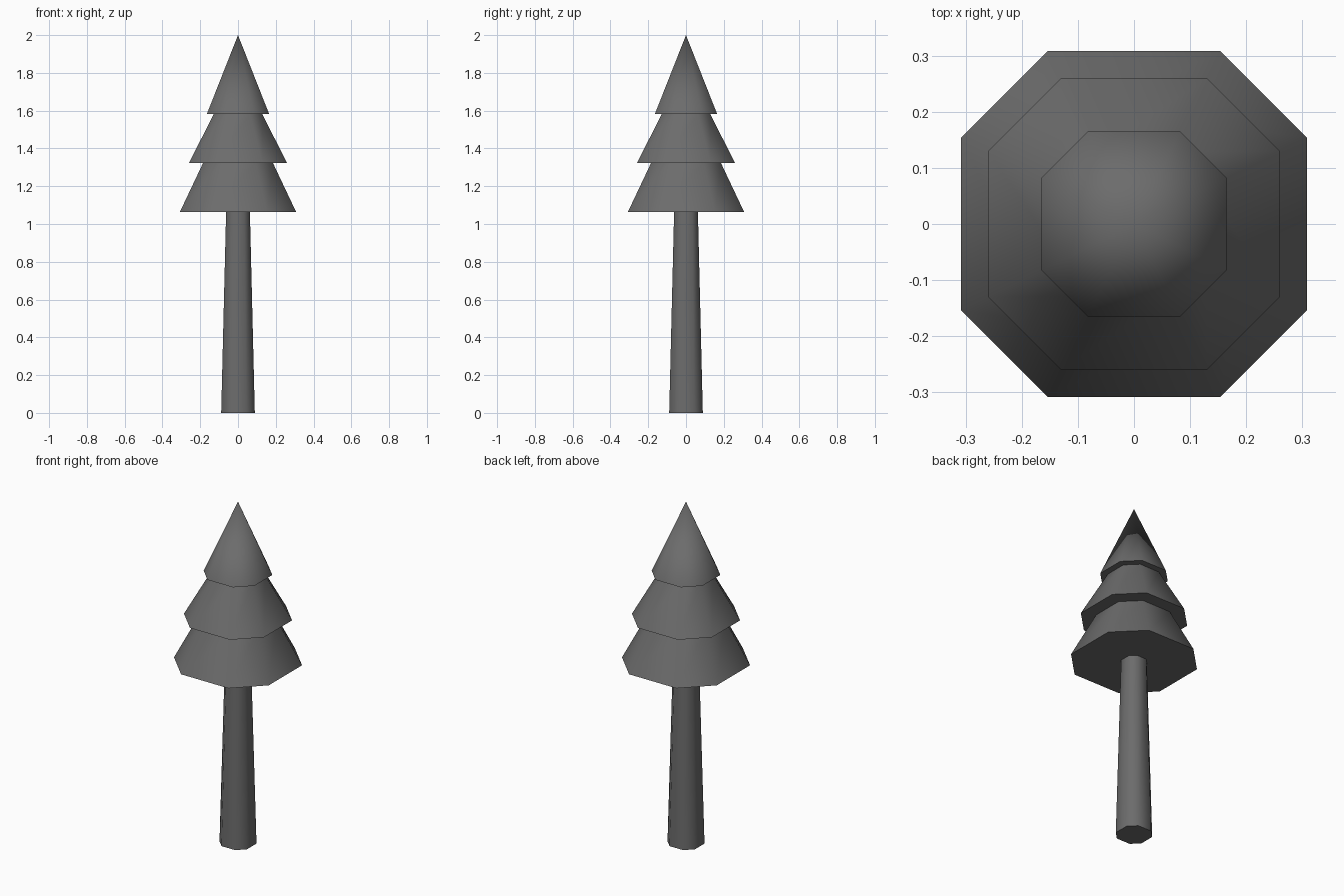
import bpy, bmesh, math

if "Cube" in bpy.data.objects:
    bpy.data.objects.remove(bpy.data.objects["Cube"])

# Octagon with sides on the axes and 45-degree corner cuts at half width
OCTAGON = [(1, -.5), (1, .5), (.5, 1), (-.5, 1),
           (-1, .5), (-1, -.5), (-.5, -1), (.5, -1)]

# Dark grey shared by all parts
dark = bpy.data.materials.new("dark_grey")
dark.diffuse_color = (.15, .15, .15, 1)
dark.use_nodes = True
dark.node_tree.nodes["Principled BSDF"].inputs["Base Color"].default_value = dark.diffuse_color


def loft(name, profile, tip=None, cap_bottom=False):
    """Skin octagonal rings given as (half width, height)."""
    bm = bmesh.new()
    rings = [[bm.verts.new((x * r, y * r, z)) for x, y in OCTAGON]
             for r, z in profile]
    for a, b in zip(rings, rings[1:]):
        for i in range(8):
            j = (i + 1) % 8
            bm.faces.new((a[i], a[j], b[j], b[i]))
    if cap_bottom:
        bm.faces.new(rings[0][::-1])
    if tip:
        apex = bm.verts.new((0, 0, tip))
        for i in range(8):
            bm.faces.new((rings[-1][i], rings[-1][(i + 1) % 8], apex))
    mesh = bpy.data.meshes.new(name)
    bm.to_mesh(mesh)
    bm.free()
    mesh.materials.append(dark)
    obj = bpy.data.objects.new(name, mesh)
    bpy.context.collection.objects.link(obj)
    bpy.ops.object.select_all(action='DESELECT')
    obj.select_set(True)
    bpy.context.view_layer.objects.active = obj
    bpy.ops.object.shade_smooth_by_angle(angle=math.radians(50))
    return obj


# Tapered trunk
loft("trunk", [(.089, 0), (.063, 1.063)], cap_bottom=True)

# Three stepped tiers of foliage, with flat undersides
loft("foliage", [(.063, 1.063), (.308, 1.063), (.185, 1.323),
                 (.26, 1.323), (.128, 1.582), (.165, 1.582)], tip=2.0)
